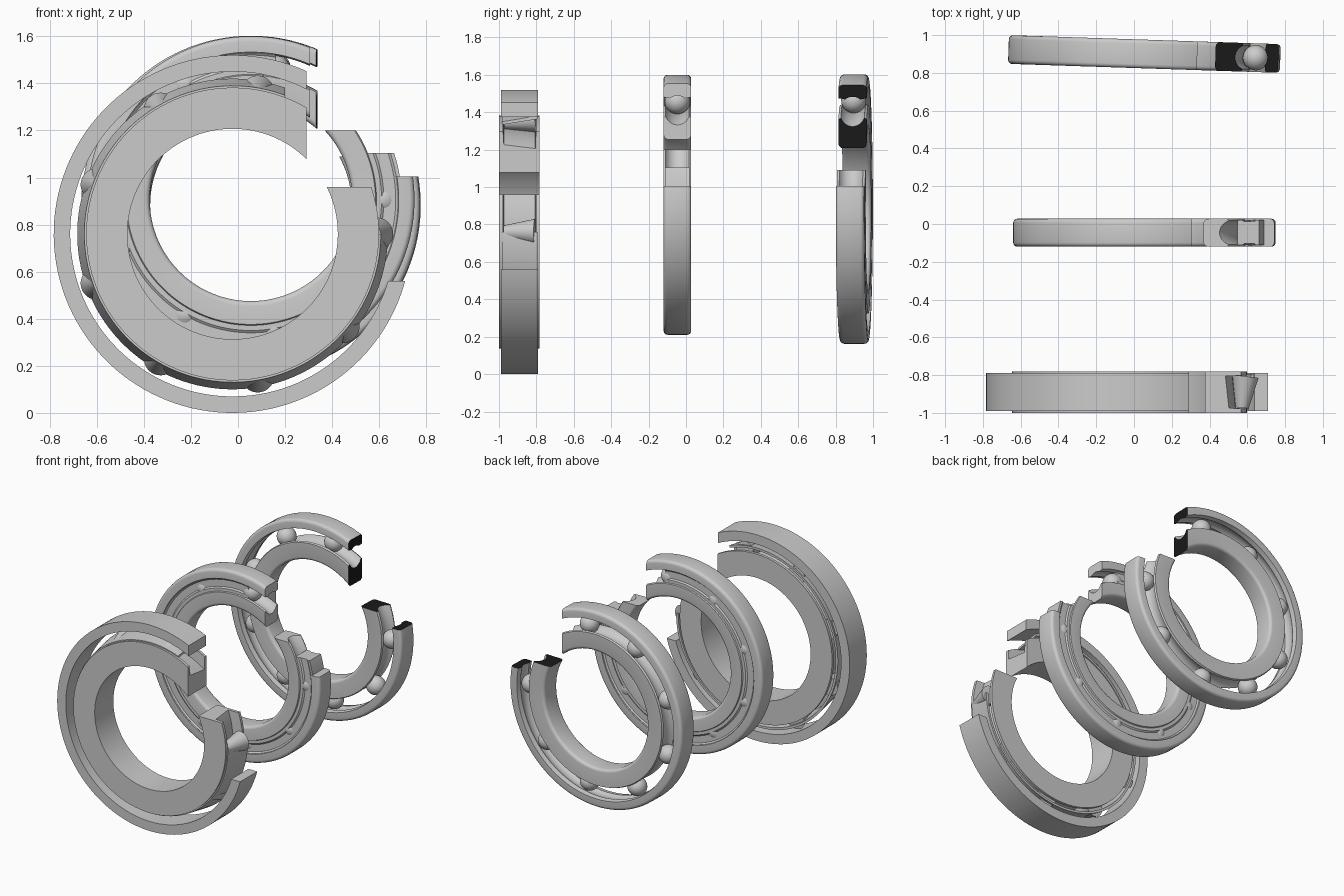
import bpy, bmesh, math
from mathutils import Vector, Matrix

if "Cube" in bpy.data.objects:
    bpy.data.objects.remove(bpy.data.objects["Cube"])

TILT = math.radians(-1.9)
dark = bpy.data.materials.new("cut_face")
dark.diffuse_color = (0.01, 0.01, 0.01, 1)
dark.use_nodes = True
dark.node_tree.nodes["Principled BSDF"].inputs["Base Color"].default_value = dark.diffuse_color
grey = bpy.data.materials.new("steel")
grey.diffuse_color = (0.8, 0.8, 0.8, 1)
grey.use_nodes = True
grey.node_tree.nodes["Principled BSDF"].inputs["Base Color"].default_value = grey.diffuse_color


def finish(name, bm, matrix, angle=35):
    bmesh.ops.recalc_face_normals(bm, faces=bm.faces)
    me = bpy.data.meshes.new(name)
    bm.to_mesh(me)
    bm.free()
    ob = bpy.data.objects.new(name, me)
    bpy.context.collection.objects.link(ob)
    ob.matrix_world = matrix
    bpy.ops.object.select_all(action='DESELECT')
    ob.select_set(True)
    bpy.context.view_layer.objects.active = ob
    if angle:
        bpy.ops.object.shade_smooth_by_angle(angle=math.radians(angle))
    return ob


def lathe(name, profile, matrix, cut=None, cap=None, n=128):
    """Revolve a closed (radius, y) profile about y, then cut away the upper right
    corner beyond world x = cut[0] and above world z = cut[1]."""
    bm = bmesh.new()
    loops = []
    for i in range(n):
        a = 2 * math.pi * (i + 0.37) / n
        loops.append([bm.verts.new((r * math.cos(a), y, r * math.sin(a))) for r, y in profile])
    m = len(profile)
    for i in range(n):
        p, q = loops[i], loops[(i + 1) % n]
        for j in range(m):
            k = (j + 1) % m
            bm.faces.new((p[j], p[k], q[k], q[j]))
    ob = finish(name, bm, matrix, 0)
    if cap:
        ob.data.materials.append(grey)
    if cut:
        c = matrix.translation
        x0, z0 = cut[0] - c.x, cut[1] - c.z
        bm = bmesh.new()
        bmesh.ops.create_cube(bm, size=1)
        bmesh.ops.transform(bm, verts=bm.verts, matrix=Matrix.Translation((x0 + 1, 0, z0 + 1))
                            @ Matrix.Diagonal((2, 2, 2, 1)))
        cutter = finish("cutter", bm, matrix, 0)
        cutter.hide_render = True
        if cap:
            cutter.data.materials.append(cap)
        bpy.context.view_layer.update()
        mod = ob.modifiers.new("cut", 'BOOLEAN')
        mod.operation, mod.solver, mod.object = 'DIFFERENCE', 'EXACT', cutter
        mod.material_mode = 'TRANSFER'
        bpy.ops.object.select_all(action='DESELECT')
        ob.select_set(True)
        bpy.context.view_layer.objects.active = ob
        bpy.ops.object.modifier_apply(modifier=mod.name)
        bpy.data.objects.remove(cutter)
    bpy.ops.object.select_all(action='DESELECT')
    ob.select_set(True)
    bpy.context.view_layer.objects.active = ob
    bpy.ops.object.shade_smooth_by_angle(angle=math.radians(35))
    return ob


def race(r_flat, r_groove, h, R, g, f=0.022):
    """Ring section: rounded edges at r_flat, ball groove in the side at r_groove."""
    s = 1 if r_groove > R else -1
    a = math.acos(abs(r_groove - R) / g)
    pts = [(R + s * g * math.cos(a * (1 - t / 5)), g * math.sin(a * (1 - t / 5))) for t in range(11)]
    pts += [(r_groove + s * 0.006, -h), ]
    for sy in (-1, 1):
        arc = []
        for i in range(5):
            b = math.pi / 2 * i / 4
            arc.append((r_flat - s * f * (1 - math.sin(b)), sy * (h - f * (1 - math.cos(b)))))
        pts += arc if sy < 0 else arc[::-1]
    return pts + [(r_groove + s * 0.006, h)]


def balls(name, matrix, R, r):
    for i in range(9):
        if i == 1:
            continue
        a = math.radians(40 * i)
        bm = bmesh.new()
        bmesh.ops.create_uvsphere(bm, u_segments=32, v_segments=16, radius=r)
        finish(f"{name}_{i}", bm, matrix @ Matrix.Translation((R * math.cos(a), 0, R * math.sin(a))))


# front: tapered roller bearing
front = Matrix.Translation((-0.023, -0.89, 0.76))
lathe("roller_outer_ring", [(0.69, -0.1), (0.76, -0.1), (0.76, 0.1), (0.69, 0.1)],
      front, (0.29, 0.56))
lathe("roller_inner_ring", [(0.447, -0.11), (0.622, -0.11), (0.622, -0.088), (0.562, -0.084),
                            (0.545, 0.084), (0.622, 0.088), (0.622, 0.108), (0.447, 0.108)],
      front, (0.29, 0.96))
lathe("roller_cage", [(0.615, -0.095), (0.63, -0.095), (0.66, 0.095), (0.643, 0.095)],
      front, (0.2, 0.76))
for i in range(9):
    if i == 1:
        continue
    a = math.radians(40 * i)
    p0, p1 = Vector((0.595, -0.083, 0)), Vector((0.613, 0.083, 0))
    d = p1 - p0
    bm = bmesh.new()
    bmesh.ops.create_cone(bm, cap_ends=True, segments=32, radius1=0.035, radius2=0.07, depth=d.length)
    local = Matrix.Translation((p0 + p1) / 2) @ d.to_track_quat('Z', 'Y').to_matrix().to_4x4()
    finish(f"tapered_roller_{i}", bm, front @ Matrix.Rotation(-a, 4, 'Y') @ local)

# middle: sealed ball bearing
mid = Matrix.Translation((0.055, -0.046, 0.905))
lathe("sealed_outer_ring", race(0.695, 0.622, 0.074, 0.565, 0.07), mid, (0.305, 1.005))
lathe("sealed_inner_ring", race(0.43, 0.535, 0.074, 0.565, 0.07), mid, (0.305, 1.2))
lathe("bearing_seal", [(0.532, -0.066), (0.555, -0.066), (0.565, -0.058), (0.615, -0.058), (0.625, -0.066),
                       (0.64, -0.066), (0.64, 0.066), (0.625, 0.066), (0.615, 0.058), (0.565, 0.058),
                       (0.555, 0.066), (0.532, 0.066)],
      mid, (0.16, 1.105))
balls("sealed_ball", mid, 0.562, 0.068)

# back: open ball bearing, slightly turned, with dark cut faces
back = Matrix.Translation((0.055, 0.9, 0.882)) @ Matrix.Rotation(TILT, 4, 'Z')
lathe("open_outer_ring", race(0.72, 0.65, 0.076, 0.593, 0.07), back, (0.335, 1.005), dark)
lathe("open_inner_ring", race(0.43, 0.562, 0.076, 0.593, 0.07), back, (0.335, 1.09), dark)
balls("open_ball", back, 0.59, 0.067)
